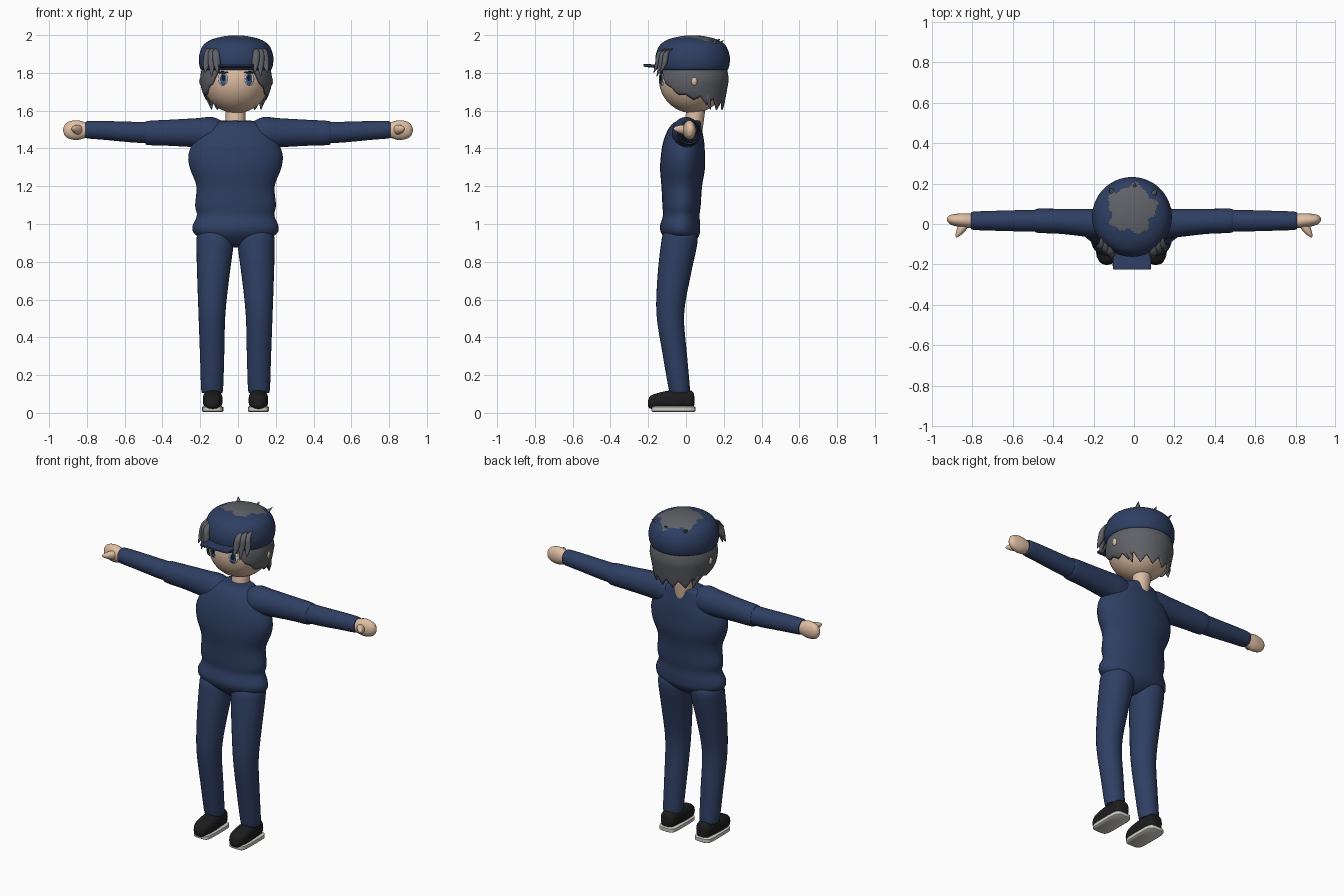
import bpy, bmesh, math
from mathutils import Vector

if "Cube" in bpy.data.objects:
    bpy.data.objects.remove(bpy.data.objects["Cube"])


def material(name, rgb):
    m = bpy.data.materials.new(name)
    m.diffuse_color = (*rgb, 1)
    m.use_nodes = True
    m.node_tree.nodes["Principled BSDF"].inputs["Base Color"].default_value = m.diffuse_color
    return m


NAVY = material("navy cloth", (0.028, 0.050, 0.125))
SKIN = material("skin", (0.74, 0.52, 0.37))
GREY = material("grey hair", (0.115, 0.120, 0.135))
BLACK = material("black shoe", (0.012, 0.012, 0.012))
SOLE = material("pale sole", (0.62, 0.61, 0.56))
WHITE = material("eye white", (0.80, 0.82, 0.85))
BLUE = material("iris blue", (0.05, 0.13, 0.32))
DARK = material("dark lash", (0.01, 0.012, 0.02))

BODY_X = -0.013                        # centre line of body
HEAD = Vector((-0.01, 0.035, 1.765))   # centre of head


def finish(name, bm, mats, angle=50):
    bmesh.ops.recalc_face_normals(bm, faces=bm.faces)
    me = bpy.data.meshes.new(name)
    bm.to_mesh(me)
    bm.free()
    ob = bpy.data.objects.new(name, me)
    bpy.context.collection.objects.link(ob)
    for m in mats:
        me.materials.append(m)
    bpy.ops.object.select_all(action='DESELECT')
    ob.select_set(True)
    bpy.context.view_layer.objects.active = ob
    bpy.ops.object.shade_smooth_by_angle(angle=math.radians(angle))
    return ob


def spline(rows, steps):
    """Smooth the rows with a Catmull-Rom curve."""
    out = []
    for i in range(len(rows) - 1):
        p = [rows[max(i - 1, 0)], rows[i], rows[i + 1], rows[min(i + 2, len(rows) - 1)]]
        for k in range(steps):
            t = k / steps
            out.append([0.5 * (2 * b + (c - a) * t + (2 * a - 5 * b + 4 * c - d) * t * t
                               + (3 * b - a - 3 * c + d) * t ** 3) for a, b, c, d in zip(*p)])
    return out + [list(rows[-1])]


def loft(name, rows, mat, axis='z', sides=28, steps=4, power=1.0, angle=50):
    """Rows: position along axis, two centre values, two radii."""
    bm = bmesh.new()
    rings = []
    for s, a, b, ra, rb in spline(rows, steps):
        ring = []
        for i in range(sides):
            t = 2 * math.pi * i / sides
            c, d = math.cos(t), math.sin(t)
            u = a + max(ra, .001) * math.copysign(abs(c) ** power, c)
            v = b + max(rb, .001) * math.copysign(abs(d) ** power, d)
            ring.append(bm.verts.new({'z': (u, v, s), 'x': (s, u, v), 'y': (u, s, v)}[axis]))
        rings.append(ring)
    for r, q in zip(rings, rings[1:]):
        for i in range(sides):
            j = (i + 1) % sides
            bm.faces.new((r[i], r[j], q[j], q[i]))
    bm.faces.new(rings[0])
    bm.faces.new(rings[-1])
    return finish(name, bm, [mat], angle)


def ball(name, loc, radii, mat, seg=32):
    bm = bmesh.new()
    bmesh.ops.create_uvsphere(bm, u_segments=seg, v_segments=seg // 2, radius=1)
    for v in bm.verts:
        v.co = Vector(loc) + Vector(a * b for a, b in zip(v.co, radii))
    return finish(name, bm, [mat])


# Sweater: z, half width, front y, back y
torso = [(.875, .02, -.06, .0), (.90, .10, -.09, .04), (.94, .208, -.125, .07), (.985, .228, -.138, .075),
         (1.045, .205, -.122, .072), (1.10, .214, -.125, .078), (1.20, .207, -.13, .085),
         (1.29, .240, -.137, .10), (1.36, .250, -.133, .10), (1.43, .226, -.122, .097),
         (1.50, .180, -.095, .085), (1.54, .12, -.06, .08), (1.548, .06, -.02, .075)]
loft("sweater", [(z, BODY_X, (f + b) / 2, w, (b - f) / 2) for z, w, f, b in torso], NAVY)

# Neck
loft("neck", [(1.48, -.013, .035, .05, .05), (1.55, -.013, .045, .052, .05),
              (1.63, -.013, .055, .052, .05)], SKIN)

for s, side in ((-1, "left"), (1, "right")):
    # Sleeves, then hand and thumb
    loft(side + "_upper_sleeve", [(s * x, y, z, r, h) for x, y, z, r, h in (
        (.06, .005, 1.47, .055, .06), (.13, .0, 1.482, .075, .083), (.22, .005, 1.483, .07, .077),
        (.36, .013, 1.483, .062, .069), (.475, .016, 1.482, .06, .064), (.49, .016, 1.482, .052, .055))],
         NAVY, 'x')
    loft(side + "_forearm_sleeve", [(s * x, .016, z, r, h) for x, z, r, h in (
        (.46, 1.484, .054, .056), (.55, 1.486, .053, .055), (.70, 1.495, .049, .05),
        (.795, 1.499, .045, .046), (.806, 1.499, .036, .037))], NAVY, 'x')
    loft(side + "_hand", [(s * x, y, 1.497, r, h) for x, y, r, h in (
        (.78, .016, .03, .032), (.81, .016, .035, .042), (.85, .018, .035, .052),
        (.89, .02, .029, .047), (.915, .022, .02, .031), (.926, .022, .004, .006))], SKIN, 'x', 20)
    loft(side + "_thumb", [(y, s * x, z, r, r) for y, x, z, r in (
        (.02, .835, 1.495, .026), (-.02, .85, 1.50, .025), (-.05, .867, 1.503, .016),
        (-.066, .878, 1.505, .004))], SKIN, 'y', 14)

    # Trouser leg: z, outward centre, y, radii
    loft(side + "_trouser_leg", [(z, BODY_X + s * x, y, rx, ry) for z, x, y, rx, ry in (
        (.975, .11, -.03, .06, .06), (.945, .109, -.033, .092, .088), (.89, .109, -.037, .098, .096),
        (.72, .118, -.064, .085, .087), (.52, .125, -.083, .071, .073), (.30, .124, -.058, .064, .064),
        (.125, .124, -.035, .058, .056), (.11, .124, -.034, .05, .048))], NAVY)

    # Shoe: upper along y, and rounded slab sole
    fx = BODY_X + s * .121
    loft(side + "_shoe", [(y, fx, z, rx, rz) for y, z, rx, rz in (
        (-.202, .05, .008, .01), (-.19, .056, .035, .033), (-.15, .063, .05, .042), (-.09, .068, .052, .05),
        (-.03, .072, .05, .05), (.02, .072, .046, .048), (.04, .068, .034, .038), (.045, .066, .01, .01))],
         BLACK, 'y', 24, power=.75)
    loft(side + "_sole", [(z, fx, -.066, .056 - i, .116 - i) for z, i in (
        (.004, .008), (.01, 0), (.03, 0), (.036, .008))], SOLE, 'z', 32, 1, .4, 40)

# Head and ears
ball("head", HEAD, (.178, .178, .178), SKIN, 48)
for s in (-1, 1):
    ball("ear", HEAD + Vector((s * .18, .008, -.01)), (.016, .019, .025), SKIN, 16)


# Hair shell: hangs round the back, ragged lower edge
def edge_height(deg):
    pts = ((0, 1.605), (40, 1.605), (62, 1.63), (90, 1.66), (120, 1.69), (138, 1.74), (152, 1.81))
    for (a, za), (b, zb) in zip(pts, pts[1:]):
        if deg <= b:
            return za + (zb - za) * (deg - a) / (b - a)
    return pts[-1][1]


bm = bmesh.new()
cols, rows = 120, 12
grid = []
for i in range(cols + 1):
    deg = -152 + 304 * i / cols
    t = math.radians(deg)
    notch = abs((i % 10) / 5 - 1)
    hang = max(0, min(1, (95 - abs(deg)) / 40))
    low = edge_height(abs(deg)) + notch * (.012 + .035 * hang)
    col = []
    for j in range(rows + 1):
        z = 1.87 + (low - 1.87) * j / rows
        dz = z - HEAD.z
        r = math.sqrt(.186 ** 2 - dz * dz)
        if dz < 0:
            r += hang * (.188 + .18 * dz - r)
        col.append(bm.verts.new((HEAD.x + r * math.sin(t), HEAD.y + r * math.cos(t), z)))
    grid.append(col)
for a, b in zip(grid, grid[1:]):
    for j in range(rows):
        bm.faces.new((a[j], b[j], b[j + 1], a[j + 1]))
hair = finish("back_hair", bm, [GREY])
mod = hair.modifiers.new("thickness", 'SOLIDIFY')
mod.thickness = .008
mod.offset = 0

# Cap: turned profile, with a ragged patch of hair on the crown
bm = bmesh.new()
profile = spline([(.165, 1.815), (.188, 1.82), (.197, 1.86), (.194, 1.90), (.175, 1.945),
                  (.14, 1.972), (.10, 1.986), (.05, 1.996), (.002, 1.999)], 5)
n = 72
rings = [[bm.verts.new((HEAD.x + r * math.sin(2 * math.pi * i / n), HEAD.y + r * math.cos(2 * math.pi * i / n), z))
          for i in range(n)] for r, z in profile]
for a, b in zip(rings, rings[1:]):
    for i in range(n):
        f = bm.faces.new((a[i], a[(i + 1) % n], b[(i + 1) % n], b[i]))
        c = f.calc_center_median()
        dx, dy = c.x - HEAD.x, c.y - .075
        t = math.atan2(dx, dy)
        limit = .116 + .012 * math.sin(5 * t + .6) + .007 * math.sin(11 * t)
        f.material_index = int(math.hypot(dx, dy) < limit and c.z > 1.93)
f = bm.faces.new(rings[-1])
f.material_index = 1
finish("cap", bm, [NAVY, GREY])

# Cap brim
loft("cap_brim", [(y, HEAD.x, z, w, h) for y, z, w, h in (
    (-.10, 1.836, .09, .01), (-.17, 1.836, .094, .009), (-.215, 1.84, .095, .008), (-.226, 1.841, .088, .005))],
     NAVY, 'y', 24, 3, .35, 40)


# Tufts: side locks over the cap and small spikes on the crown
def tuft(name, pts, radii, flat=1.0):
    loft(name, [(p[2], p[0], p[1], r, r * flat) for p, r in zip(pts, radii)], GREY, sides=10, steps=3)


for s in (-1, 1):
    for x0, x1, z1 in ((.105, .10, 1.80), (.128, .13, 1.78), (.148, .165, 1.80)):
        y = HEAD.y - math.sqrt(.2 ** 2 - x0 ** 2)
        tuft("side_lock", [(HEAD.x + s * x0, y + .03, 1.93), (HEAD.x + s * (x0 + .002), y - .004, 1.905),
                           (HEAD.x + s * (x0 + x1) / 2, y - .014, 1.85), (HEAD.x + s * x1, y - .036, z1)],
             (.008, .018, .019, .002), .8)
for x, y, z, dx, dy, h in ((-.10, .15, 1.945, -.025, .03, .035), (.09, .14, 1.95, .025, .035, .03),
                           (.0, .17, 1.945, .005, .03, .03), (-.09, .03, 1.965, -.015, -.01, .02),
                           (.09, .05, 1.96, .012, -.01, .02)):
    tuft("crown_spike", [(x, y, z), (x + dx * .4, y + dy * .4, z + h * .5), (x + dx, y + dy, z + h)],
         (.020, .012, .001))
for x in (-.15, .13):
    tuft("nape_lock", [(x, .10, 1.70), (x * .98, .115, 1.66), (x * .93, .13, 1.605)], (.02, .018, .002))


# Eyes: thin layers curved over the face
def face_plate(name, dx, dz, rx, rz, lift, mat):
    bm = bmesh.new()
    rings = []
    for k in (.01, .35, .7, 1):
        ring = []
        for i in range(24):
            t = 2 * math.pi * i / 24
            x, z = dx + k * rx * math.cos(t), dz + k * rz * math.sin(t)
            ring.append(bm.verts.new((HEAD.x + x, HEAD.y - math.sqrt((.178 + lift) ** 2 - x * x - z * z),
                                      HEAD.z + z)))
        rings.append(ring)
    bm.faces.new(rings[0])
    for a, b in zip(rings, rings[1:]):
        for i in range(24):
            bm.faces.new((a[i], b[i], b[(i + 1) % 24], a[(i + 1) % 24]))
    bm.normal_update()
    ob = finish(name, bm, [mat])
    ob.modifiers.new("thickness", 'SOLIDIFY').thickness = .001


for s in (-1, 1):
    face_plate("eye_white", s * .07, .004, .024, .036, .002, WHITE)
    face_plate("iris", s * .068, .004, .017, .032, .0035, BLUE)
    face_plate("pupil", s * .068, .010, .009, .017, .005, DARK)
    face_plate("lash", s * .072, .038, .03, .006, .006, DARK)
